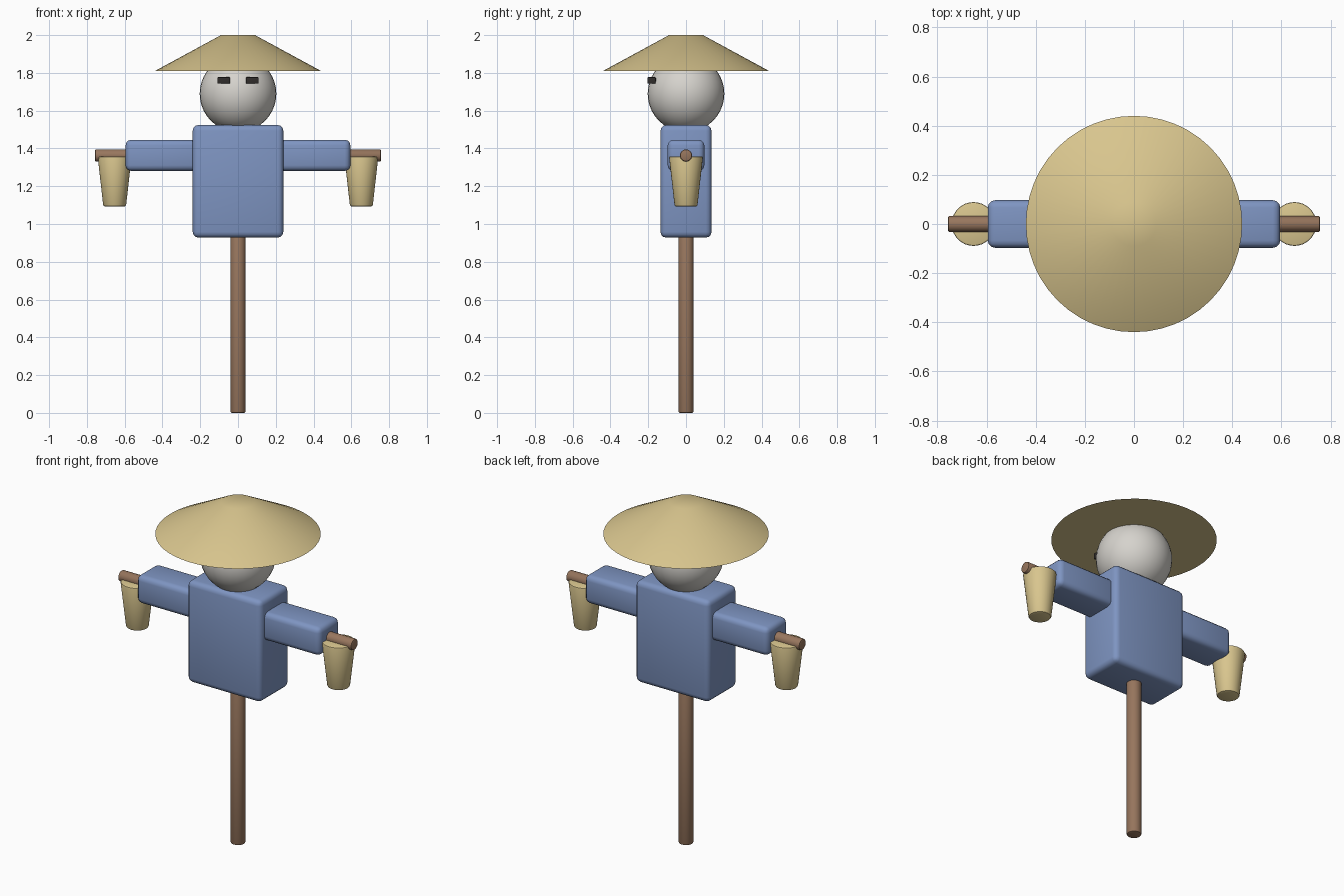
import bpy, math

cube = bpy.data.objects.get("Cube")
if cube:
    bpy.data.objects.remove(cube, do_unlink=True)


def material(name, rgb):
    m = bpy.data.materials.new(name)
    m.use_nodes = True
    m.diffuse_color = (*rgb, 1)
    bsdf = next(n for n in m.node_tree.nodes if n.type == 'BSDF_PRINCIPLED')
    bsdf.inputs["Base Color"].default_value = (*rgb, 1)
    return m


straw = material("straw", (0.69, 0.56, 0.27))
cloth = material("blue cloth", (0.21, 0.30, 0.54))
wood = material("wood", (0.31, 0.18, 0.11))
sack = material("pale sack", (0.67, 0.65, 0.61))
dark = material("dark eye", (0.03, 0.026, 0.024))


def finish(name, mat, bevel=0.0, segments=3):
    """Name and colour the new object, round its edges and smooth it."""
    ob = bpy.context.object
    ob.name = name
    ob.data.materials.append(mat)
    bpy.ops.object.transform_apply(location=False, rotation=True, scale=True)
    if bevel:
        mod = ob.modifiers.new("rounded edges", 'BEVEL')
        mod.width = bevel
        mod.segments = segments
        mod.limit_method = 'ANGLE'
        bpy.ops.object.modifier_apply(modifier=mod.name)
    bpy.ops.object.shade_smooth_by_angle(angle=math.radians(35))
    return ob


def box(name, mat, low, high, bevel):
    centre = [(a + b) / 2 for a, b in zip(low, high)]
    bpy.ops.mesh.primitive_cube_add(size=1, location=centre)
    bpy.context.object.scale = [b - a for a, b in zip(low, high)]
    return finish(name, mat, bevel)


def cone(name, mat, r_low, r_high, z_low, z_high, x=0, bevel=0.0, sides=32):
    bpy.ops.mesh.primitive_cone_add(vertices=sides, radius1=r_low, radius2=r_high,
                                    depth=z_high - z_low,
                                    location=(x, 0, (z_low + z_high) / 2))
    return finish(name, mat, bevel, 2)


# Wooden frame
cone("post", wood, 0.04, 0.04, 0, 1.0, bevel=0.008, sides=24)
bpy.ops.mesh.primitive_cylinder_add(vertices=24, radius=0.032, depth=1.514,
                                    location=(0, 0, 1.363),
                                    rotation=(0, math.pi / 2, 0))
finish("crossbar", wood, 0.006, 2)

# Clothes
box("torso", cloth, (-0.24, -0.135, 0.928), (0.24, 0.135, 1.524), 0.03)

# Head and hat
bpy.ops.mesh.primitive_uv_sphere_add(segments=32, ring_count=20, radius=0.203,
                                     location=(0, 0, 1.69))
finish("head", sack)
cone("hat", straw, 0.44, 0.09, 1.81, 2.0, sides=48)

# Paired parts: sleeves, straw hands and eyes
for side, s in (("left", 1), ("right", -1)):
    inner, outer = sorted((s * 0.2, s * 0.595))
    box(side + "_sleeve", cloth, (inner, -0.097, 1.281), (outer, 0.097, 1.446), 0.03)
    cone(side + "_straw_hand", straw, 0.06, 0.09, 1.093, 1.358, x=s * 0.653, bevel=0.008)
    inner, outer = sorted((s * 0.042, s * 0.109))
    box(side + "_eye", dark, (inner, -0.205, 1.743), (outer, -0.16, 1.777), 0.004)
